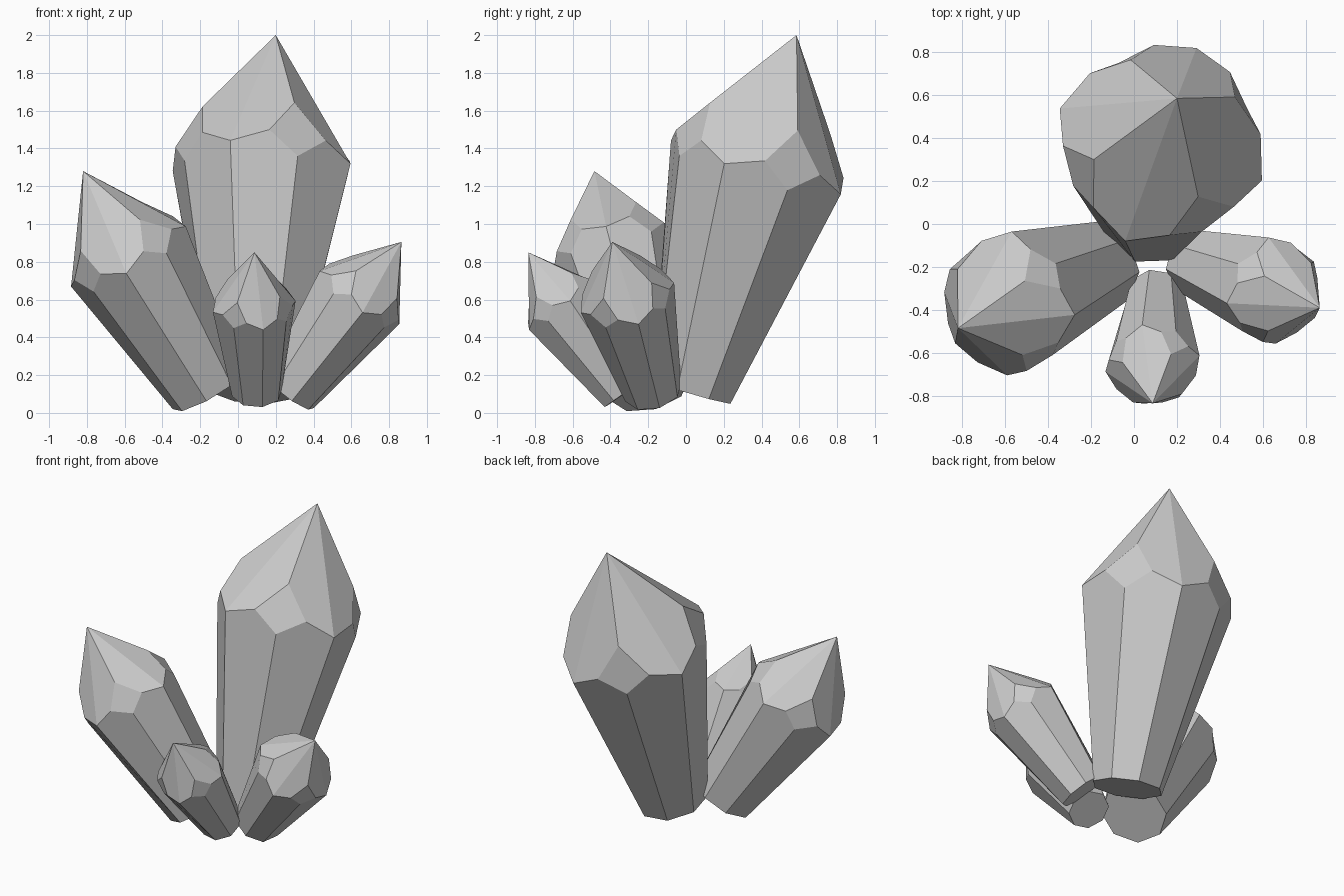
import bpy, bmesh
from math import cos, sin, radians
from mathutils import Vector

if "Cube" in bpy.data.objects:
    bpy.data.objects.remove(bpy.data.objects["Cube"])


def crystal(name, base, mid, tip, r, k, corner_dir):
    """Eight-sided tapered prism with a pointed crown; every second shoulder corner is cut off."""
    base, mid, tip = Vector(base), Vector(mid), Vector(tip)
    axis = (tip - base).normalized()
    u = Vector(corner_dir)
    u = (u - axis * u.dot(axis)).normalized()
    v = axis.cross(u)
    bm = bmesh.new()

    def point(origin, deg, radius, height=0.0):
        a = radians(deg)
        return bm.verts.new(origin + (u * cos(a) + v * sin(a)) * radius * r + axis * height * r)

    apex = bm.verts.new(tip)
    foot = [point(base, 45 * i, k) for i in range(8)]
    corner = [point(mid, 90 * i, 1.0) for i in range(4)]
    # four points of each cut: low, before, after, high
    cut = [(point(mid, a, 0.90, -0.09), point(mid, a - 21, 0.925, 0.15),
            point(mid, a + 21, 0.925, 0.15), point(mid, a, 0.73, 0.54))
           for a in (45, 135, 225, 315)]
    bm.faces.new(foot[::-1])
    for i in range(4):
        low, before, after, high = cut[i]
        nxt = corner[(i + 1) % 4]
        f0, f1, f2 = foot[2 * i], foot[2 * i + 1], foot[(2 * i + 2) % 8]
        bm.faces.new((f0, f1, low, before, corner[i]))
        bm.faces.new((f1, f2, nxt, after, low))
        bm.faces.new((low, after, high, before))
        bm.faces.new((corner[i], before, high, apex))
        bm.faces.new((high, after, nxt, apex))
    bmesh.ops.recalc_face_normals(bm, faces=bm.faces)
    mesh = bpy.data.meshes.new(name)
    bm.to_mesh(mesh)
    bm.free()
    bpy.context.collection.objects.link(bpy.data.objects.new(name, mesh))


# Tall crystal leaning back
crystal("tall_crystal", (0.08, 0.03, 0.113), (0.125, 0.37, 1.3), (0.2, 0.585, 2.0),
        0.5, 0.456, (0.465, -0.16, 0.037))
# Medium crystal leaning left
crystal("left_crystal", (-0.16, -0.192, 0.117), (-0.58, -0.37, 0.828), (-0.82, -0.485, 1.28),
        0.347, 0.61, (0.292, -0.056, 0.172))
# Small crystal leaning forward
crystal("front_crystal", (0.1, -0.322, 0.105), (0.086, -0.65, 0.563), (0.087, -0.835, 0.85),
        0.224, 0.6, (0.2175, 0.03, 0.04))
# Small crystal leaning right
crystal("right_crystal", (0.275, -0.175, 0.11), (0.643, -0.31, 0.61), (0.865, -0.39, 0.905),
        0.26, 0.6, (0.2075, 0.06, -0.145))
